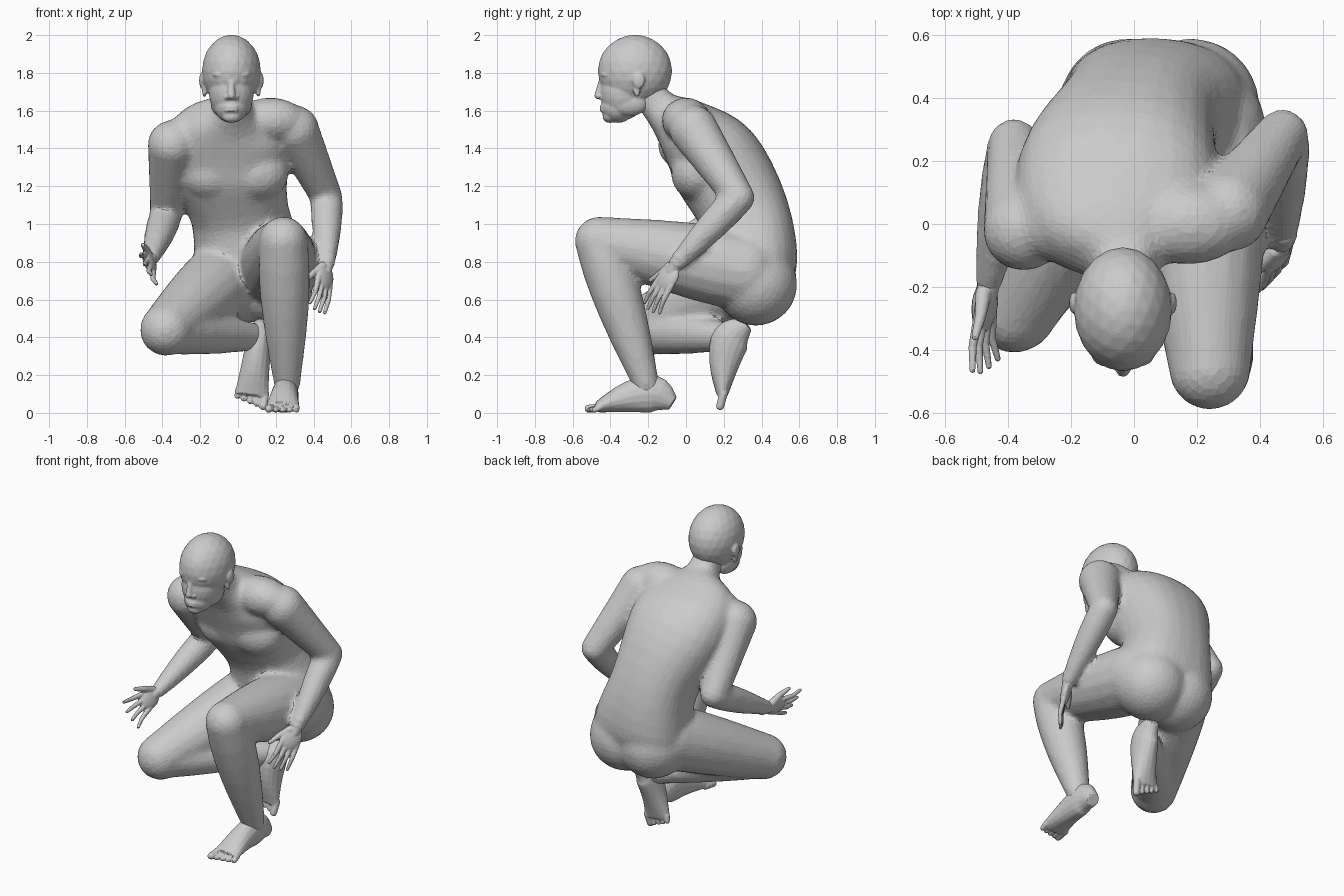
import bpy
import bmesh
import math
from mathutils import Vector, Matrix

if "Cube" in bpy.data.objects:
    bpy.data.objects.remove(bpy.data.objects["Cube"], do_unlink=True)

# One plain clay colour for the whole figure
grey = (0.6, 0.6, 0.6, 1)
clay = bpy.data.materials.new("clay_grey")
clay.use_nodes = True
clay.diffuse_color = grey
for node in clay.node_tree.nodes:
    if node.type == "BSDF_PRINCIPLED":
        node.inputs["Base Color"].default_value = grey


def spline(keys, steps=4):
    """Smooth curve through key rings of (x, y, z, half width, half depth)."""
    keys = [Vector(key) for key in keys]
    padded = [keys[0]] + keys + [keys[-1]]
    rings = []
    for before, start, end, after in zip(padded, padded[1:], padded[2:], padded[3:]):
        leave, arrive = (end - before) / 2, (after - start) / 2
        for step in range(steps):
            t = step / steps
            ease = t * t * (3 - 2 * t)
            rings.append(start * (1 - ease) + end * ease
                         + leave * (t * (1 - t) * (1 - t)) - arrive * (t * t * (1 - t)))
    return rings + [keys[-1]]


def loft(bm, rings, frame=Matrix(), sides=16, power=1.0):
    """Skin elliptical rings along a path; a power below one makes them boxier."""
    centres = [Vector(ring[:3]) for ring in rings]
    loops = []
    for i, (centre, ring) in enumerate(zip(centres, rings)):
        following = centres[min(i + 1, len(rings) - 1)]
        along = (following - centres[max(i - 1, 0)]).normalized()
        across = Vector((1, 0, 0))
        across = (across - along * across.dot(along)).normalized()
        depth = along.cross(across)
        loop = []
        for k in range(sides):
            angle = math.tau * k / sides
            c, s = (math.copysign(abs(f) ** power, f) for f in (math.cos(angle), math.sin(angle)))
            loop.append(bm.verts.new(frame @ (centre + across * ring[3] * c + depth * ring[4] * s)))
        loops.append(loop)
    for low, high in zip(loops, loops[1:]):
        for k in range(sides):
            j = (k + 1) % sides
            bm.faces.new((low[k], low[j], high[j], high[k]))
    bm.faces.new(loops[0][::-1])
    bm.faces.new(loops[-1])


def ball(bm, centre, size, frame=Matrix()):
    matrix = frame @ Matrix.Translation(centre) @ Matrix.Diagonal((*size, 1))
    bmesh.ops.create_icosphere(bm, subdivisions=3, radius=1, matrix=matrix)


def limb(bm, start, end, wide, narrow, bulge=0.0, frame=Matrix(), steps=6):
    """Tapered round segment, muscle bulge near its start, ball-shaped ends."""
    start, end = Vector(start), Vector(end)
    rings = []
    for i in range(steps + 1):
        t = i / steps
        radius = wide + (narrow - wide) * t + bulge * math.sin(math.pi * t ** 0.8)
        rings.append((*start.lerp(end, t), radius, radius))
    loft(bm, rings, frame)
    ball(bm, start, [wide] * 3, frame)
    ball(bm, end, [narrow] * 3, frame)


def finish(name, bm, voxel, smoothing, keep):
    """Fuse the overlapping masses into one faceted skin."""
    bmesh.ops.recalc_face_normals(bm, faces=bm.faces)
    mesh = bpy.data.meshes.new(name)
    bm.to_mesh(mesh)
    bm.free()
    mesh.materials.append(clay)
    obj = bpy.data.objects.new(name, mesh)
    bpy.context.collection.objects.link(obj)
    fuse = obj.modifiers.new("fuse", "REMESH")
    fuse.mode = "VOXEL"
    fuse.voxel_size = voxel
    soften = obj.modifiers.new("soften", "SMOOTH")
    soften.iterations = smoothing
    facet = obj.modifiers.new("facet", "DECIMATE")
    facet.ratio = keep


def limb_frame(origin, forward, upper):
    """Local frame: -y points along the foot or hand, +z is its upper side."""
    y = -Vector(forward).normalized()
    z = Vector(upper)
    z = (z - y * z.dot(y)).normalized()
    turn = Matrix((y.cross(z), y, z)).transposed().to_4x4()
    return Matrix.Translation(origin) @ turn


# Joints of the pose
left_hip, left_knee, left_ankle = (.21, .3, .75), (.24, -.46, .91), (.26, -.21, .15)
right_hip, right_knee, right_ankle = (-.08, .3, .71), (-.38, -.27, .44), (.11, .25, .4)
left_shoulder, left_elbow, left_wrist = (.3, .04, 1.5), (.47, .28, 1.14), (.47, -.05, .79)
right_shoulder, right_elbow, right_wrist = (-.35, -.02, 1.42), (-.38, .25, 1.05), (-.46, -.18, .82)

# Torso, from seat to neck
body = bmesh.new()
loft(body, spline([(.07, .4, .53, .2, .1), (.07, .36, .74, .3, .23), (.01, .31, 1.05, .26, .24),
                   (-.05, .15, 1.34, .32, .25), (-.05, -.01, 1.51, .29, .17),
                   (-.03, -.13, 1.61, .11, .1), (-.03, -.21, 1.71, .09, .09)]),
     sides=24, power=.85)
for side in (-1, 1):
    ball(body, (side * .12 - .02, .06, 1.27), (.17, .14, .15))       # chest
    ball(body, (.08 + side * .1, .37, .68), (.22, .22, .22))         # buttocks
    ball(body, (side * .18 - .01, 0, 1.52 + side * .03), (.19, .13, .12))  # shoulder muscles

# Legs: left knee raised, right leg folded near the ground
limb(body, left_hip, left_knee, .21, .13, .02)
limb(body, left_knee, left_ankle, .13, .07, .025)
limb(body, right_hip, right_knee, .2, .14, .01)
limb(body, right_knee, right_ankle, .13, .07, .01)

# Arms
for shoulder, elbow, wrist in ((left_shoulder, left_elbow, left_wrist),
                               (right_shoulder, right_elbow, right_wrist)):
    limb(body, shoulder, elbow, .13, .085)
    limb(body, elbow, wrist, .085, .046, .012)
finish("body", body, .015, 14, .2)

# Head: skull, face and jaw; its middle plane is slightly off centre
head = bmesh.new()
mid = -.035
ball(head, (mid, -.27, 1.81), (.156, .197, .192))
ball(head, (mid, -.33, 1.7), (.12, .125, .15))
ball(head, (mid, -.36, 1.62), (.09, .09, .085))
ball(head, (mid, -.405, 1.57), (.05, .037, .035))
# Nose and lips
limb(head, (mid, -.445, 1.77), (mid, -.465, 1.68), .014, .021)
for level in (1.602, 1.62):
    ball(head, (mid, -.433, level), (.042, .025, .011))
for side in (-1, 1):
    ball(head, (mid + side * .024, -.45, 1.67), (.013, .016, .012))  # nostril wings
    ball(head, (mid + side * .055, -.42, 1.75), (.026, .02, .013))   # eyelids
    ball(head, (mid + side * .05, -.418, 1.79), (.05, .035, .018))   # brows
    ball(head, (mid + side * .06, -.3, 1.64), (.05, .1, .07))        # jaw corners
    # Ears: tilted shell and lobe
    ball(head, (mid + side * .157, -.25, 1.76), (.014, .034, .042))
    ball(head, (mid + side * .143, -.26, 1.71), (.013, .02, .04))
finish("head", head, .008, 3, .25)


# Feet: heel to ball in one sweep, then five toes
def foot(name, origin, forward, upper, inner):
    bm = bmesh.new()
    frame = limb_frame(origin, forward, upper)
    loft(bm, spline([(0, 0, .05, .04, .04), (0, -.1, .1, .065, .1),
                     (0, -.25, .08, .075, .078), (0, -.4, .03, .09, .03)]), frame)
    for i in range(5):
        x = inner * (.07 - .036 * i)
        radius = .016 if i else .022
        limb(bm, (x, -.38, .03), (x, -.45 + .01 * i, radius), radius, radius, 0, frame)
    finish(name, bm, .007, 2, .3)


foot("left_foot", (.26, -.07, 0), (-.06, -1, 0), (0, 0, 1), -1)
foot("right_foot", (.12, .37, .45), (-.06, -.18, -.44), (0, -1, 0), 1)


# Hands: palm, four spread fingers and a thumb
def hand(name, origin, forward, back, thumb, spread):
    bm = bmesh.new()
    frame = limb_frame(origin, forward, back) @ Matrix.Scale(1.22, 4)
    limb(bm, (0, .03, 0), (0, -.04, 0), .035, .026, 0, frame)
    ball(bm, (0, -.07, 0), (.052, .065, .023), frame)
    for i in range(4):
        x = thumb * (.039 - .026 * i)
        length = .13 - .012 * abs(i - 1.3)
        knuckle = (x * (1 + spread / 2), -.11 - length / 2, 0)
        limb(bm, (x, -.09, 0), knuckle, .014, .011, 0, frame)
        limb(bm, knuckle, (x * (1 + spread), -.11 - length, -.015), .011, .008, 0, frame)
    limb(bm, (thumb * .025, -.03, 0), (thumb * .06, -.08, -.015), .021, .015, 0, frame)
    limb(bm, (thumb * .06, -.08, -.015), (thumb * .09, -.13, -.02), .015, .01, 0, frame)
    finish(name, bm, .005, 2, .3)


hand("left_hand", left_wrist, (-.04, -.16, -.26), (.7, -.7, 0), -1, .3)
hand("right_hand", right_wrist, (-.03, -.28, -.07), (-1, 0, -.5), 1, .9)
